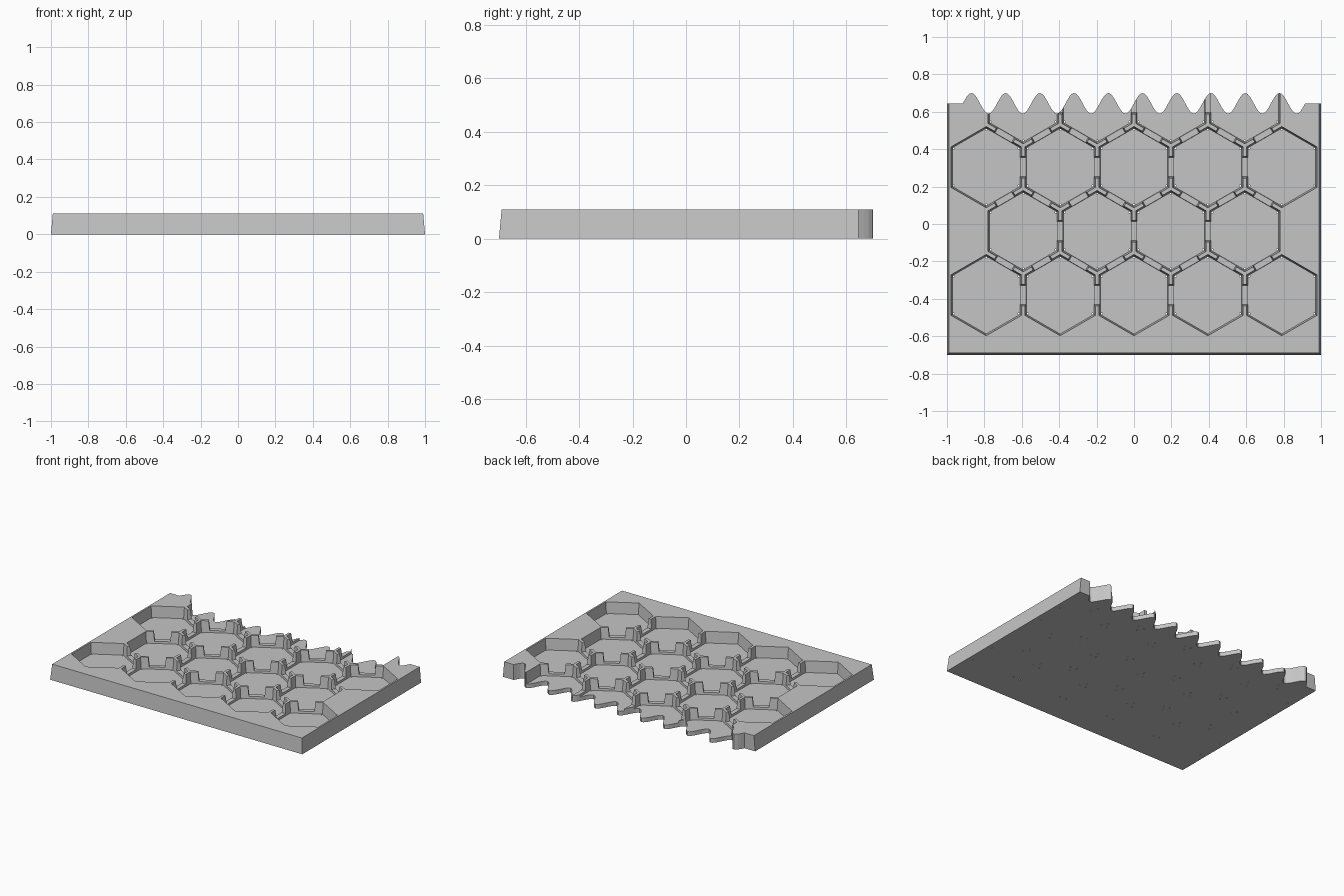
import bpy, bmesh
from math import sin, cos, pi, atan2, hypot

cube = bpy.data.objects.get("Cube")
if cube:
    bpy.data.objects.remove(cube, do_unlink=True)

HEIGHT, FLOOR, RIDGE = 0.11, 0.03, 0.045
PITCH, ROW = 0.395, 0.342
CUT_TOP = 0.15

grey = bpy.data.materials.new("plain grey")
grey.use_nodes = True
colour = (0.56, 0.56, 0.56, 1)
grey.diffuse_color = colour
grey.node_tree.nodes["Principled BSDF"].inputs["Base Color"].default_value = colour


def loft(bm, low, z0, high, z1):
    """Closed solid between two outlines with matching points."""
    a = [bm.verts.new((x, y, z0)) for x, y in low]
    b = [bm.verts.new((x, y, z1)) for x, y in high]
    bm.faces.new(a[::-1])
    bm.faces.new(b)
    for i in range(len(a)):
        j = (i + 1) % len(a)
        bm.faces.new((a[i], a[j], b[j], b[i]))


def ring(cx, cy, r, n=6):
    return [(cx + r * cos(pi / 2 + 2 * pi * i / n),
             cy + r * sin(pi / 2 + 2 * pi * i / n)) for i in range(n)]


def bar(cx, cy, angle, length, width):
    """Rectangle whose long side lies across the given direction."""
    c, s = cos(angle), sin(angle)
    corners = [(-1, -1), (1, -1), (1, 1), (-1, 1)]
    return [(cx + c * u * width / 2 - s * v * length / 2,
             cy + s * u * width / 2 + c * v * length / 2) for u, v in corners]


def finish(bm, name):
    bmesh.ops.recalc_face_normals(bm, faces=bm.faces)
    mesh = bpy.data.meshes.new(name)
    bm.to_mesh(mesh)
    bm.free()
    mesh.materials.append(grey)
    ob = bpy.data.objects.new(name, mesh)
    bpy.context.collection.objects.link(ob)
    return ob


# Tray slab: drafted sides and front, upright wavy back edge
BACK, START, WAVES, STEPS = 0.645, 0.915, 10, 16
count = WAVES * STEPS
wave = [(START - 2 * START * i / count,
         BACK - 0.055 * sin(2 * pi * i / STEPS)) for i in range(count + 1)]
low = [(-1, -0.70), (1, -0.70), (1, BACK)] + wave + [(-1, BACK)]
high = [(-0.99, -0.69), (0.99, -0.69), (0.99, BACK)] + wave + [(-0.99, BACK)]
bm = bmesh.new()
loft(bm, low, 0, high, HEIGHT)
tray = finish(bm, "honeycomb_tray")

# Cell centres in staggered rows
cells = []
for row in range(4):
    n = 5 - row % 2
    cells += [((i - (n - 1) / 2) * PITCH, -0.38 + row * ROW) for i in range(n)]

# Hexagonal pockets, wider at the top
bm = bmesh.new()
BASE_R, TOP_R = 0.208, 0.217
cut_r = BASE_R + (TOP_R - BASE_R) * (CUT_TOP - FLOOR) / (HEIGHT - FLOOR)
for x, y in cells:
    loft(bm, ring(x, y, BASE_R), FLOOR, ring(x, y, cut_r), CUT_TOP)
pockets = finish(bm, "pocket_cutter")

# Gaps in the walls between neighbouring cells, leaving three-armed posts
bm = bmesh.new()
for i, (ax, ay) in enumerate(cells):
    for bx, by in cells[i + 1:]:
        if hypot(bx - ax, by - ay) < PITCH * 1.05:
            mid = ((ax + bx) / 2, (ay + by) / 2, atan2(by - ay, bx - ax))
            loft(bm, bar(*mid, 0.102, 0.08), RIDGE,
                 bar(*mid, 0.124, 0.08), CUT_TOP)
gaps = finish(bm, "gap_cutter")

# Pin holes through the floor at the pocket corners
bm = bmesh.new()
for x, y in cells:
    for hx, hy in ring(x, y, 0.2):
        if -0.55 < hy < 0.57:
            hole = ring(hx, hy, 0.005)
            loft(bm, hole, -0.02, hole, FLOOR + 0.008)
holes = finish(bm, "pin_hole_cutter")

# Cut everything out of the slab
for cutter in (pockets, gaps, holes):
    cutter.hide_render = True
    cutter.hide_viewport = True
    cutter.display_type = 'WIRE'
    mod = tray.modifiers.new(cutter.name, 'BOOLEAN')
    mod.operation = 'DIFFERENCE'
    mod.solver = 'EXACT'
    mod.object = cutter
